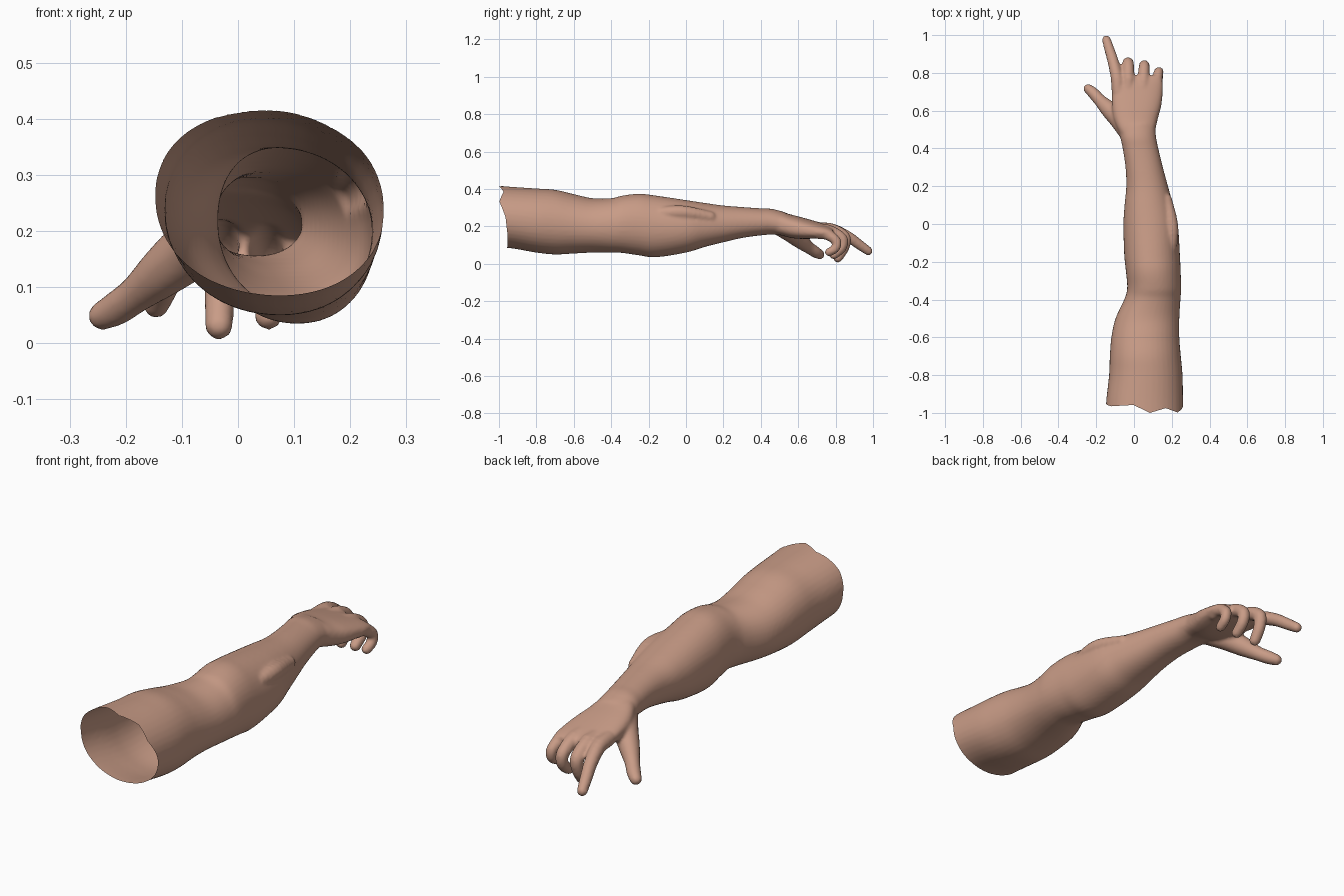
import bpy, bmesh, math
from mathutils import Vector, Matrix

if "Cube" in bpy.data.objects:
    bpy.data.objects.remove(bpy.data.objects["Cube"])


def catmull(rows, steps):
    """Smooth interpolation through rows of numbers."""
    out = []
    for i in range(len(rows) - 1):
        p0, p1 = rows[max(i - 1, 0)], rows[i]
        p2, p3 = rows[i + 1], rows[min(i + 2, len(rows) - 1)]
        for s in range(steps):
            t = s / steps
            out.append([0.5 * (2 * b + (c - a) * t + (2 * a - 5 * b + 4 * c - d) * t * t
                               + (3 * b - a - 3 * c + d) * t ** 3)
                        for a, b, c, d in zip(p0, p1, p2, p3)])
    out.append(list(rows[-1]))
    return out


def loft(bm, rows, power, shear, n=40):
    """Closed tube along y; rows are y, left, right, bottom, top."""
    rings = []
    for y, l, r, b, t in catmull(rows, 5):
        cx, cz, rx, rz = (l + r) / 2, (b + t) / 2, (r - l) / 2, (t - b) / 2
        ring = []
        for k in range(n):
            a = 2 * math.pi * k / n
            c, s = math.cos(a), math.sin(a)
            dx = rx * math.copysign(abs(c) ** power, c)
            dz = rz * math.copysign(abs(s) ** power, s)
            ring.append(bm.verts.new((cx + dx, y, cz + dz + shear * dx)))
        rings.append(ring)
    for p, q in zip(rings, rings[1:]):
        for k in range(n):
            j = (k + 1) % n
            bm.faces.new((p[k], q[k], q[j], p[j]))
    bm.faces.new(rings[0])
    bm.faces.new(rings[-1][::-1])


def digit(bm, pts, steps=8):
    """Rounded limb from a chain of balls; pts are x, y, z, radius."""
    for x, y, z, r in catmull(pts, steps):
        bmesh.ops.create_uvsphere(bm, u_segments=16, v_segments=10, radius=r,
                                  matrix=Matrix.Translation((x, y, z)))


bm = bmesh.new()

# upper arm, elbow, forearm and wrist
loft(bm, [
    (-1.10, -.15, .262, .09, .425), (-.95, -.148, .260, .085, .412),
    (-.80, -.132, .257, .060, .402), (-.70, -.128, .248, .050, .395),
    (-.60, -.120, .240, .055, .372), (-.50, -.098, .240, .060, .350),
    (-.40, -.052, .246, .060, .350), (-.34, -.036, .250, .058, .364),
    (-.25, -.043, .247, .045, .374), (-.16, -.052, .243, .035, .364),
    (0, -.056, .232, .060, .340), (.10, -.050, .208, .090, .325),
    (.20, -.041, .180, .115, .311), (.30, -.045, .153, .138, .303),
    (.40, -.060, .129, .152, .296), (.46, -.073, .117, .156, .293),
    (.53, -.085, .112, .150, .275)], 0.95, -0.06)

# palm
loft(bm, [
    (.44, -.055, .100, .165, .285), (.50, -.085, .113, .155, .279),
    (.56, -.108, .127, .140, .262), (.62, -.116, .143, .135, .246),
    (.69, -.116, .152, .137, .226), (.75, -.108, .152, .142, .208),
    (.785, -.095, .142, .152, .192)], 0.8, -0.08)

# pointing finger
digit(bm, [(-.085, .70, .190, .034), (-.092, .78, .183, .033), (-.112, .865, .145, .030),
           (-.132, .93, .100, .027), (-.146, .975, .068, .024)])
# curled middle, ring and little fingers
digit(bm, [(-.03, .70, .190, .033), (-.030, .78, .182, .033), (-.031, .848, .142, .031),
           (-.033, .845, .085, .028), (-.034, .812, .032, .026)])
digit(bm, [(.048, .70, .185, .033), (.050, .77, .174, .032), (.054, .835, .134, .029),
           (.055, .832, .085, .027), (.054, .79, .048, .025)])
digit(bm, [(.112, .68, .172, .032), (.120, .75, .158, .030), (.130, .803, .122, .026),
           (.133, .80, .084, .024), (.130, .765, .062, .023)])
# thumb
digit(bm, [(-.035, .49, .205, .050), (-.078, .555, .172, .054), (-.130, .605, .130, .046),
           (-.178, .652, .090, .034), (-.215, .692, .063, .031), (-.242, .716, .049, .026)])
# forearm muscle ridge
digit(bm, [(.185, -.20, .265, .030), (.198, -.03, .274, .039), (.172, .13, .250, .030)])
# knuckles
for x, y, z in [(-.085, .755, .192), (-.028, .765, .192), (.05, .755, .182), (.115, .735, .166)]:
    digit(bm, [(x, y - .03, z - .004, .030), (x, y, z - .004, .032)], 3)

bmesh.ops.recalc_face_normals(bm, faces=bm.faces)
mesh = bpy.data.meshes.new("arm")
bm.to_mesh(mesh)
bm.free()
arm = bpy.data.objects.new("arm", mesh)
bpy.context.collection.objects.link(arm)

# fuse everything into one skin
rm = arm.modifiers.new("fuse", 'REMESH')
rm.mode = 'VOXEL'
rm.voxel_size = 0.008
sm = arm.modifiers.new("soften", 'SMOOTH')
sm.factor = 0.5
sm.iterations = 6
deps = bpy.context.evaluated_depsgraph_get()
skin = bpy.data.meshes.new_from_object(arm.evaluated_get(deps))
arm.modifiers.clear()
arm.data = skin

# ragged open end: cut position by angle in degrees around the arm
EDGE = [(-180, -.95), (-140, -.95), (-90, -.957), (-55, -.953), (-25, -.955), (0, -.965),
        (25, -.998), (50, -.975), (80, -1.0), (110, -.958), (150, -.965), (180, -.95)]


def cut(co):
    a = math.degrees(math.atan2(co.z - .25, co.x - .055))
    for (a0, y0), (a1, y1) in zip(EDGE, EDGE[1:]):
        if a <= a1:
            return y0 + (y1 - y0) * (a - a0) / (a1 - a0)
    return EDGE[-1][1]


bm = bmesh.new()
bm.from_mesh(skin)
gone = [f for f in bm.faces if f.calc_center_median().y < cut(f.calc_center_median())]
bmesh.ops.delete(bm, geom=gone, context='FACES')
for v in bm.verts:
    if v.is_boundary:
        v.co.y = cut(v.co)
for f in bm.faces:
    f.smooth = True
bm.to_mesh(skin)
bm.free()

# skin colour
mat = bpy.data.materials.new("skin tan")
mat.diffuse_color = (0.58, 0.33, 0.24, 1)
mat.use_nodes = True
mat.node_tree.nodes["Principled BSDF"].inputs["Base Color"].default_value = mat.diffuse_color
skin.materials.clear()
skin.materials.append(mat)
